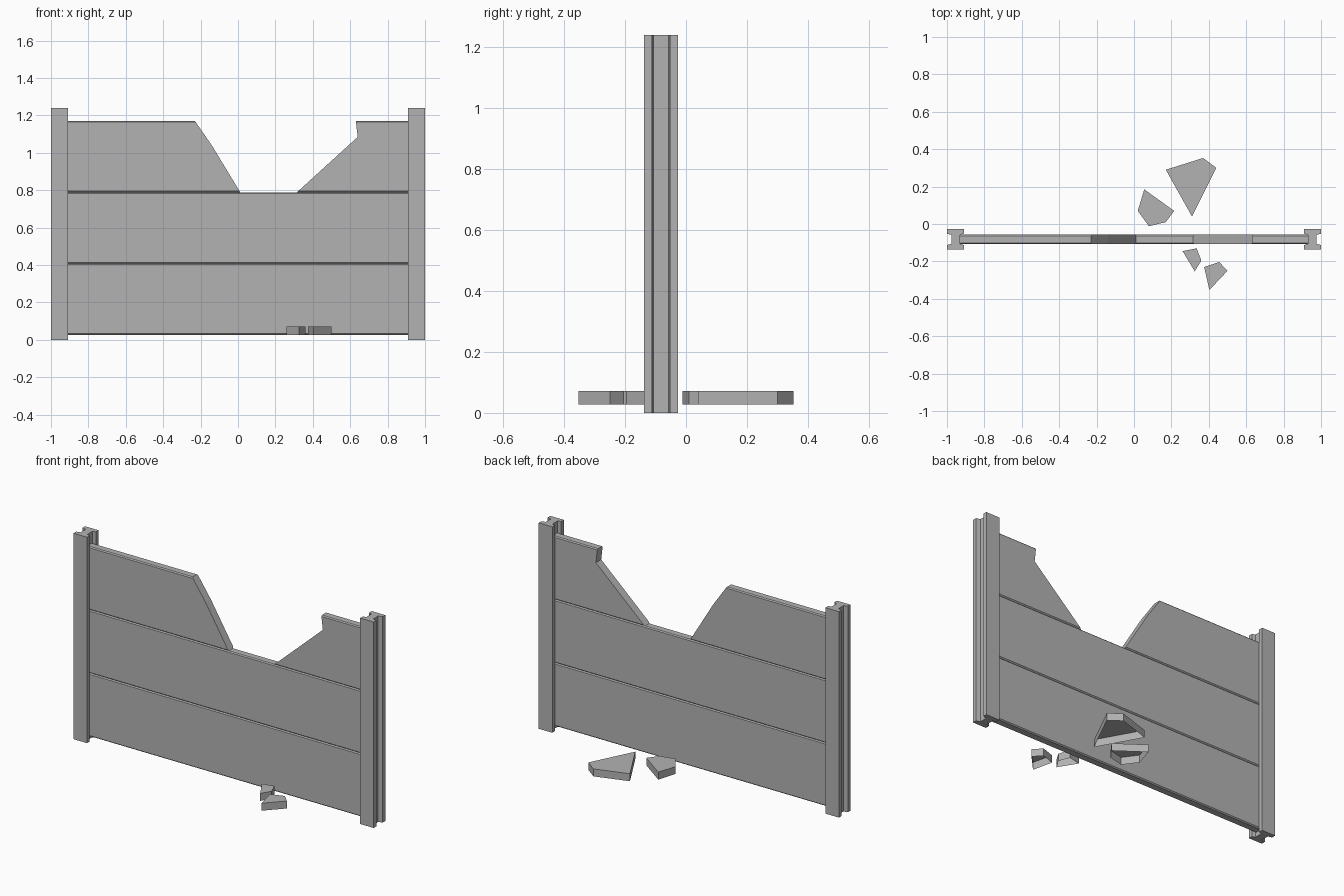
import bpy
import bmesh
from mathutils import Vector

cube = bpy.data.objects.get("Cube")
if cube:
    bpy.data.objects.remove(cube)

concrete = bpy.data.materials.new("concrete_grey")
concrete.use_nodes = True
GREY = (0.45, 0.45, 0.45, 1)
concrete.diffuse_color = GREY
concrete.node_tree.nodes["Principled BSDF"].inputs["Base Color"].default_value = GREY

MID_Y = -0.082      # centre line of the fence
HALF_T = 0.025      # half thickness of a panel
CHAMFER = 0.006


def prism(name, points, depth, chamfer=0.0, open_base=False):
    """Extrude a closed outline of 3D points along the depth vector."""
    bm = bmesh.new()
    base = bm.faces.new([bm.verts.new(p) for p in points])
    grown = bmesh.ops.extrude_face_region(bm, geom=[base], use_keep_orig=True)
    moved = [g for g in grown["geom"] if isinstance(g, bmesh.types.BMVert)]
    bmesh.ops.translate(bm, verts=moved, vec=depth)
    bmesh.ops.recalc_face_normals(bm, faces=bm.faces[:])
    if chamfer:
        long_edges = [e for e in bm.edges
                      if abs((e.verts[0].co - e.verts[1].co).normalized().x) > 0.99]
        bmesh.ops.bevel(bm, geom=long_edges, offset=chamfer, segments=1, affect='EDGES')
    if open_base:
        low = min(v.co.z for v in bm.verts)
        under = [f for f in bm.faces if all(v.co.z < low + 0.001 for v in f.verts)]
        bmesh.ops.delete(bm, geom=under, context='FACES')
    mesh = bpy.data.meshes.new(name)
    bm.to_mesh(mesh)
    bm.free()
    mesh.materials.append(concrete)
    obj = bpy.data.objects.new(name, mesh)
    bpy.context.collection.objects.link(obj)
    return obj


# Posts: slotted on both sides, mirrored left and right
half = [(0.91, 0.055), (1.0, 0.055), (1.0, 0.030), (0.975, 0.024)]
slot = [(0.93, -0.024), (0.91, -0.030)]
profile = ([(0.91, 0.030)] + half
           + [(x, -y) for x, y in reversed(half)]
           + [slot[1], slot[0], (0.93, 0.024)])
for side, name in ((1, "left_post"), (-1, "right_post")):
    prism(name, [(side * x, MID_Y + y, 0) for x, y in profile], Vector((0, 0, 1.24)))


# Panels: two whole boards and the two halves of the broken top board
def panel(name, outline):
    prism(name, [(x, MID_Y - HALF_T, z) for x, z in outline],
          Vector((0, 2 * HALF_T, 0)), CHAMFER)


for name, low, high in (("bottom_panel", 0.027, 0.408), ("middle_panel", 0.408, 0.789)):
    panel(name, [(-0.93, low), (0.93, low), (0.93, high), (-0.93, high)])
panel("broken_panel_right", [(-0.93, 0.789), (0.012, 0.789), (-0.14, 1.04),
                             (-0.23, 1.17), (-0.93, 1.17)])
panel("broken_panel_left", [(0.315, 0.789), (0.93, 0.789), (0.93, 1.17),
                            (0.63, 1.17), (0.64, 1.085)])

# Rubble: fallen chunks, open underneath
chunks = {
    "large_chunk": [(0.17, 0.29), (0.37, 0.353), (0.44, 0.30), (0.31, 0.04)],
    "medium_chunk": [(0.055, 0.185), (0.215, 0.07), (0.17, 0.01),
                     (0.08, -0.012), (0.02, 0.07)],
    "tiny_chunk": [(0.26, -0.145), (0.335, -0.13), (0.36, -0.195), (0.325, -0.253)],
    "small_chunk": [(0.375, -0.23), (0.455, -0.203), (0.50, -0.25), (0.403, -0.353)],
}
for name, outline in chunks.items():
    prism(name, [(x, y, 0.027) for x, y in outline], Vector((0, 0, 0.045)), open_base=True)
